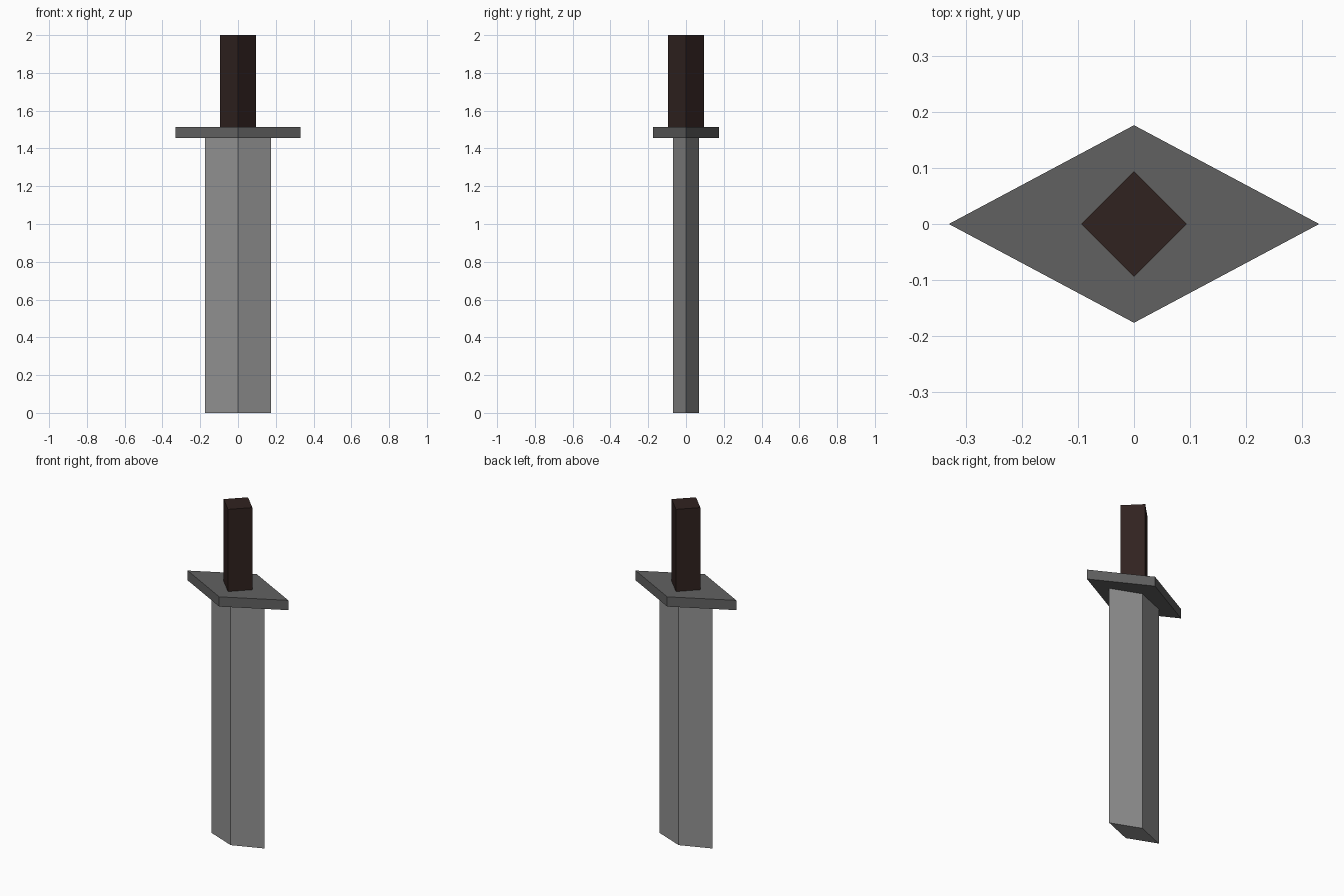
import bpy

if "Cube" in bpy.data.objects:
    bpy.data.objects.remove(bpy.data.objects["Cube"])


def diamond_prism(name, half_x, half_y, z0, z1, color=None):
    """Four-sided prism with its corners on the x and y axes."""
    outline = [(half_x, 0), (0, half_y), (-half_x, 0), (0, -half_y)]
    verts = [(x, y, z) for z in (z0, z1) for x, y in outline]
    faces = [(3, 2, 1, 0), (4, 5, 6, 7)]
    faces += [(i, (i + 1) % 4, (i + 1) % 4 + 4, i + 4) for i in range(4)]
    mesh = bpy.data.meshes.new(name)
    mesh.from_pydata(verts, [], faces)
    obj = bpy.data.objects.new(name, mesh)
    bpy.context.collection.objects.link(obj)
    if color:
        mat = bpy.data.materials.new(name + "_material")
        mat.diffuse_color = (*color, 1)
        mat.use_nodes = True
        mat.node_tree.nodes["Principled BSDF"].inputs["Base Color"].default_value = mat.diffuse_color
        mesh.materials.append(mat)
    return obj


# Blade, pointing down and cut off flat
diamond_prism("blade", 0.174, 0.069, 0.0, 1.455, (0.28, 0.28, 0.28))

# Wide cross guard
diamond_prism("guard", 0.33, 0.176, 1.455, 1.513, (0.12, 0.12, 0.12))

# Dark wooden grip
diamond_prism("grip", 0.094, 0.094, 1.513, 2.0, (0.03, 0.016, 0.014))
